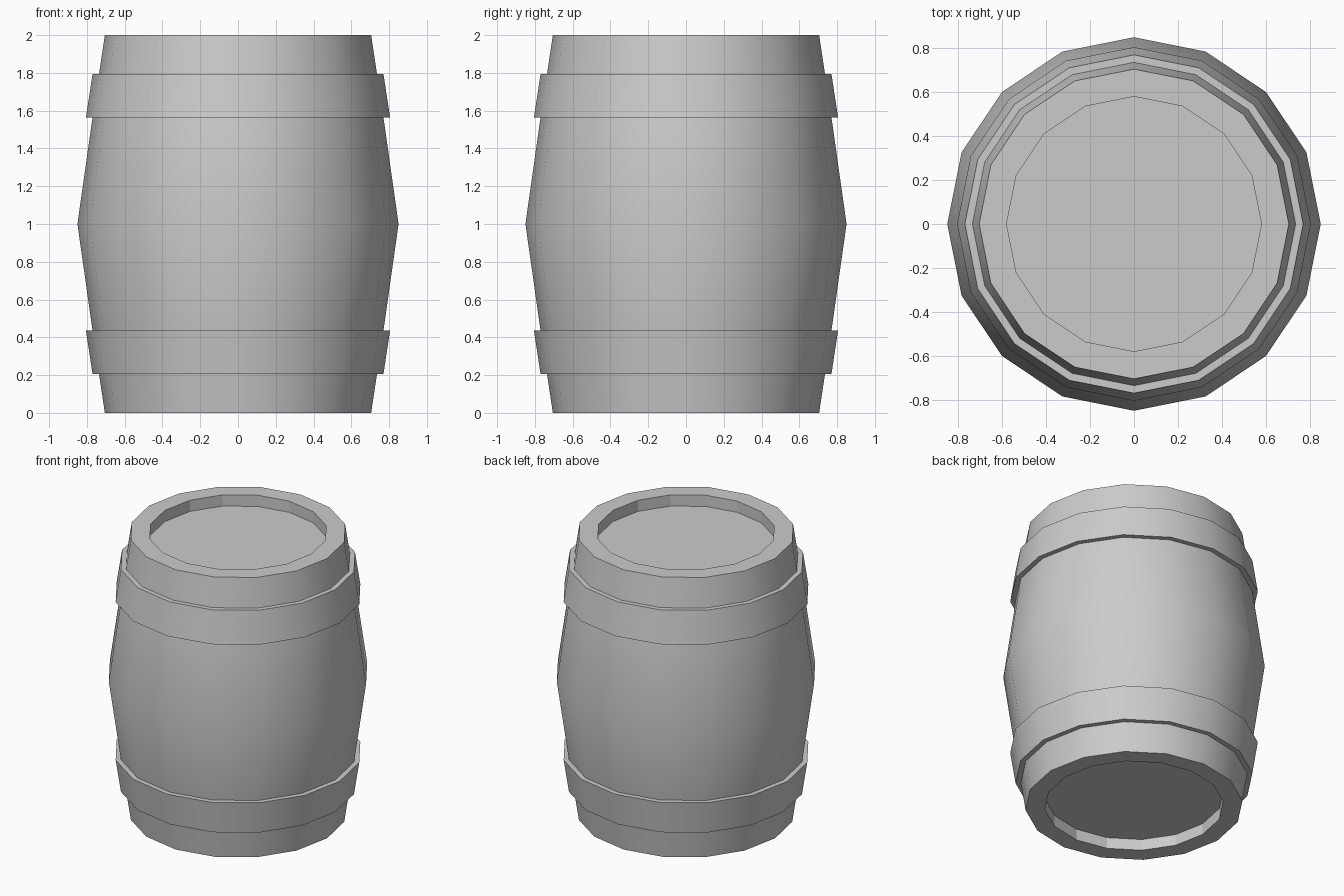
import bpy, bmesh
from math import cos, sin, pi, radians

if "Cube" in bpy.data.objects:
    bpy.data.objects.remove(bpy.data.objects["Cube"])

SIDES = 16


def lathe(name, profile, closed=False):
    """Spin an (r, z) profile around z; open profiles get capped at both ends."""
    bm = bmesh.new()
    rings = [[bm.verts.new((r * cos(2 * pi * i / SIDES), r * sin(2 * pi * i / SIDES), z))
              for i in range(SIDES)] for r, z in profile]
    pairs = list(zip(rings, rings[1:]))
    if closed:
        pairs.append((rings[-1], rings[0]))
    for a, b in pairs:
        for i in range(SIDES):
            j = (i + 1) % SIDES
            bm.faces.new((a[i], a[j], b[j], b[i]))
    if not closed:
        bm.faces.new(rings[0][::-1])
        bm.faces.new(rings[-1])
    bmesh.ops.recalc_face_normals(bm, faces=bm.faces)
    mesh = bpy.data.meshes.new(name)
    bm.to_mesh(mesh)
    bm.free()
    obj = bpy.data.objects.new(name, mesh)
    bpy.context.collection.objects.link(obj)
    bpy.ops.object.select_all(action='DESELECT')
    obj.select_set(True)
    bpy.context.view_layer.objects.active = obj
    bpy.ops.object.shade_smooth_by_angle(angle=radians(30))
    return obj


# Barrel body with recessed heads at both ends
half = [(0.58, 0.08), (0.58, 0), (0.705, 0), (0.735, 0.2), (0.77, 0.435)]
body = lathe("barrel_body", half + [(0.85, 1)] + [(r, 2 - z) for r, z in half[::-1]])

# Recess walls and heads stay faceted
for face in body.data.polygons:
    if face.center.xy.length < 0.6:
        face.use_smooth = False

# Hoops, mirrored about mid height
hoop = [(0.72, 0.205), (0.77, 0.205), (0.805, 0.435), (0.755, 0.435)]
lathe("lower_hoop", hoop, closed=True)
lathe("upper_hoop", [(r, 2 - z) for r, z in hoop], closed=True)
